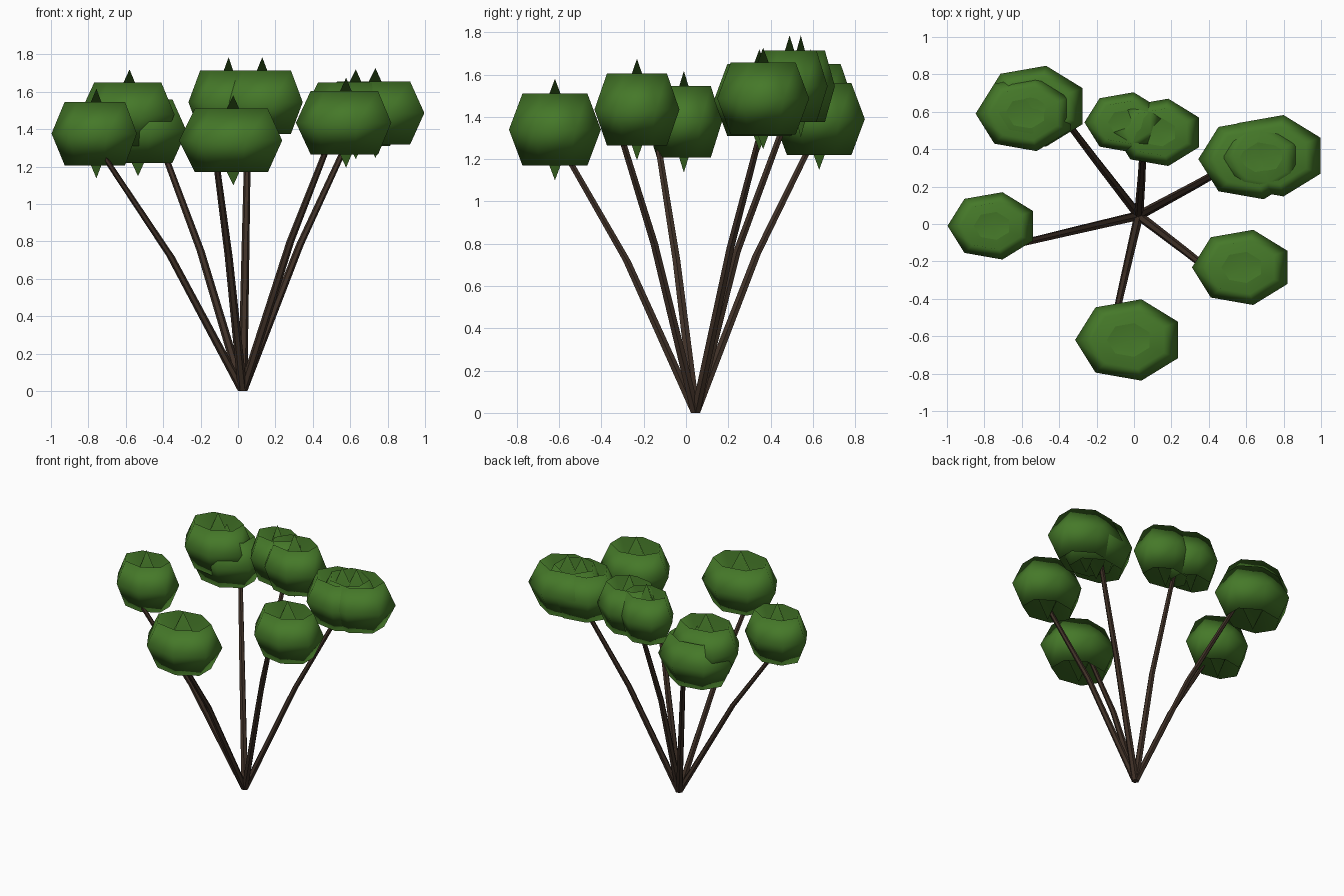
import bpy, bmesh, math

if "Cube" in bpy.data.objects:
    bpy.data.objects.remove(bpy.data.objects["Cube"])


def material(name, rgb):
    m = bpy.data.materials.new(name)
    m.diffuse_color = (*rgb, 1)
    m.use_nodes = True
    m.node_tree.nodes["Principled BSDF"].inputs["Base Color"].default_value = m.diffuse_color
    return m


GREEN = material("leaf green", (0.06, 0.19, 0.022))
BROWN = material("bark brown", (0.05, 0.03, 0.02))


def ring(bm, c, rx, ry, n):
    """Horizontal ring of n vertices, first one pointing to -x."""
    angles = [math.pi + 2 * math.pi * i / n for i in range(n)]
    return [bm.verts.new((c[0] + rx * math.cos(a), c[1] + ry * math.sin(a), c[2]))
            for a in angles]


def bridge(bm, low, high):
    n = len(low)
    for i in range(n):
        j = (i + 1) % n
        bm.faces.new((low[i], low[j], high[j], high[i]))


def finish(bm, name, mat, smooth):
    for f in bm.faces:
        f.smooth = smooth
    me = bpy.data.meshes.new(name)
    bm.to_mesh(me)
    bm.free()
    me.materials.append(mat)
    bpy.context.collection.objects.link(bpy.data.objects.new(name, me))


def leaf_clump(name, x, y, z, rx):
    """Seven-sided ball whose end caps run through to the opposite pole,
    leaving a funnel with a spike at both ends."""
    bm = bmesh.new()
    ry, rz, k = rx / 1.3, 0.24, math.sqrt(0.5)
    low = ring(bm, (x, y, z - rz * k), rx * k, ry * k, 7)
    mid = ring(bm, (x, y, z), rx, ry, 7)
    top = ring(bm, (x, y, z + rz * k), rx * k, ry * k, 7)
    bridge(bm, low, mid)
    bridge(bm, mid, top)
    north = bm.verts.new((x, y, z + rz))
    south = bm.verts.new((x, y, z - rz))
    for i in range(7):
        j = (i + 1) % 7
        bm.faces.new((top[i], top[j], south))
        bm.faces.new((low[j], low[i], north))
    finish(bm, name, GREEN, True)


def stem(name, mid, end):
    """Tapered six-sided stem with one bend."""
    bm = bmesh.new()
    path = [((0.025, 0.045, 0), 0.025), (mid, 0.021), (end, 0.016)]
    rings = [ring(bm, c, r, r, 6) for c, r in path]
    bridge(bm, rings[0], rings[1])
    bridge(bm, rings[1], rings[2])
    bm.faces.new(rings[0][::-1])
    bm.faces.new(rings[2])
    finish(bm, name, BROWN, False)


# Leaf clumps: centre and x radius
clumps = {
    "left": (-0.757, -0.01, 1.377, 0.24),
    "front": (-0.025, -0.62, 1.34, 0.29),
    "right_front": (0.578, -0.232, 1.435, 0.268),
    "right_back_outer": (0.735, 0.365, 1.487, 0.29),
    "right_back_inner": (0.63, 0.347, 1.48, 0.286),
    "back_left_side": (-0.05, 0.543, 1.545, 0.215),
    "back_right_side": (0.13, 0.49, 1.545, 0.24),
    "left_back_high": (-0.58, 0.59, 1.48, 0.267),
    "left_back_low": (-0.534, 0.63, 1.39, 0.288),
}
for part, values in clumps.items():
    leaf_clump("leaf_clump_" + part, *values)

# Stems: bend point and hidden end inside the leaves
stems = {
    "left": ((-0.36, -0.045, 0.72), (-0.78, -0.145, 1.35)),
    "front": ((-0.05, -0.28, 0.72), (-0.13, -0.63, 1.33)),
    "right_front": ((0.28, -0.15, 0.8), (0.515, -0.335, 1.4)),
    "right_back": ((0.33, 0.21, 0.78), (0.64, 0.385, 1.45)),
    "back": ((0.04, 0.24, 0.76), (0.055, 0.515, 1.5)),
    "left_back": ((-0.2, 0.335, 0.75), (-0.45, 0.665, 1.42)),
}
for part, (mid, end) in stems.items():
    stem("stem_" + part, mid, end)
